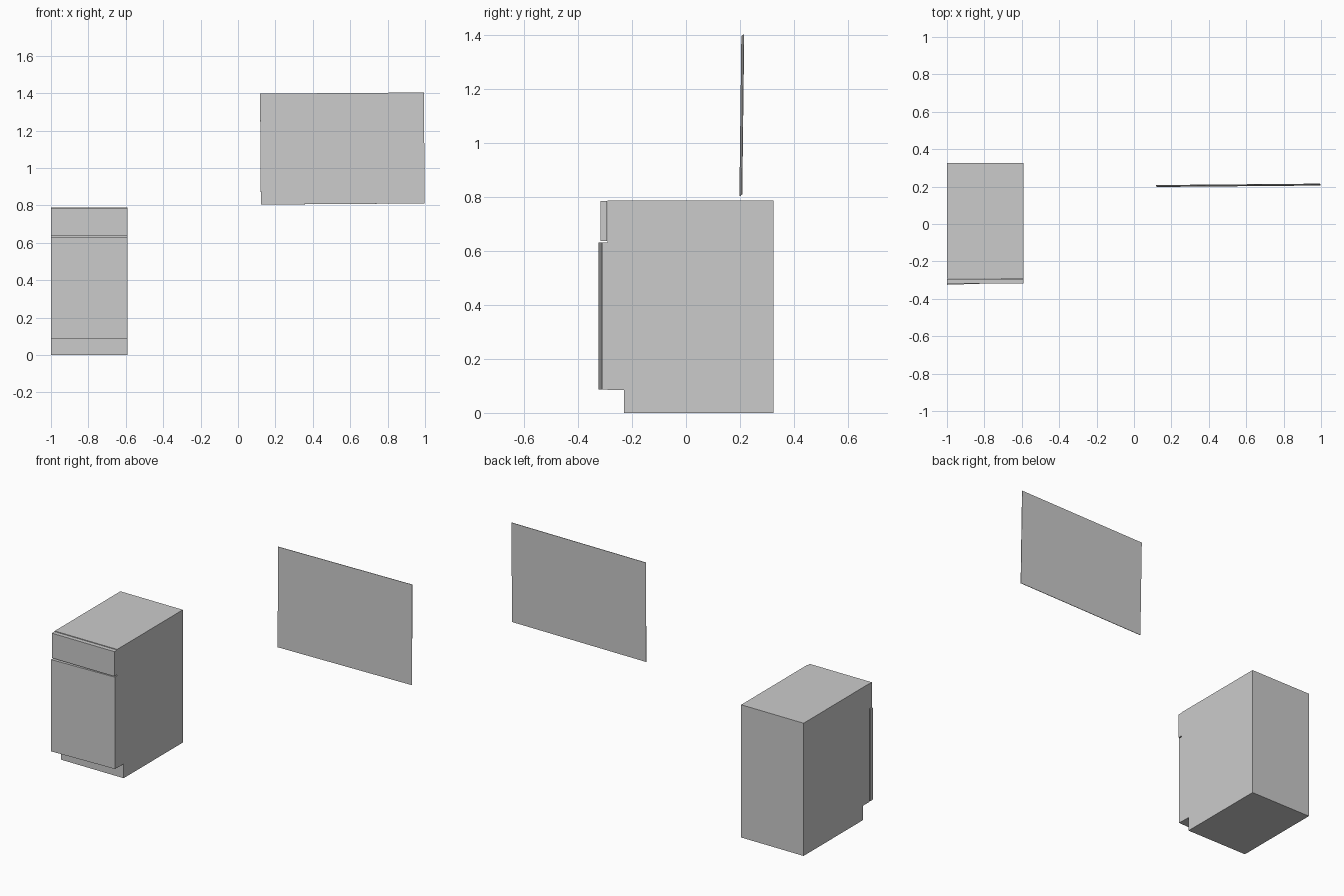
import bpy, bmesh
from mathutils import Matrix, Vector
from math import radians

if "Cube" in bpy.data.objects:
    bpy.data.objects.remove(bpy.data.objects["Cube"])


def make_object(name, bm, bevel=0.0):
    bmesh.ops.recalc_face_normals(bm, faces=bm.faces)
    mesh = bpy.data.meshes.new(name)
    bm.to_mesh(mesh)
    bm.free()
    obj = bpy.data.objects.new(name, mesh)
    bpy.context.collection.objects.link(obj)
    if bevel:
        mod = obj.modifiers.new("edge_softening", 'BEVEL')
        mod.width = bevel
        mod.segments = 1
    return obj


def prism(name, outline, axis_vector, bevel=0.0):
    """Extrude a closed planar outline along a vector."""
    bm = bmesh.new()
    face = bm.faces.new([bm.verts.new(p) for p in outline])
    result = bmesh.ops.extrude_face_region(bm, geom=[face], use_keep_orig=True)
    moved = [g for g in result["geom"] if isinstance(g, bmesh.types.BMVert)]
    bmesh.ops.translate(bm, verts=moved, vec=Vector(axis_vector))
    return make_object(name, bm, bevel)


LEFT, RIGHT = -1.0, -0.59
WIDTH = RIGHT - LEFT

# Cabinet body: side profile with toe recess, extruded across the width
profile = [(-0.23, 0.0), (0.325, 0.0), (0.325, 0.788), (-0.291, 0.788),
           (-0.291, 0.085), (-0.23, 0.085)]
prism("cabinet_body", [(LEFT, y, z) for y, z in profile], (WIDTH, 0, 0))

# Drawer front
drawer = [(LEFT, -0.318), (RIGHT, -0.318), (RIGHT, -0.293), (LEFT, -0.293)]
prism("drawer_front", [(x, y, 0.638) for x, y in drawer], (0, 0, 0.147))

# Door, very slightly ajar with its hinge on the right
door = [(LEFT, -0.325), (RIGHT, -0.312), (RIGHT, -0.289), (LEFT, -0.302)]
prism("cabinet_door", [(x, y, 0.086) for x, y in door], (0, 0, 0.545))

# Thin floating wall panel, a little out of square with the axes
bm = bmesh.new()
bmesh.ops.create_cube(bm, size=1.0)
bmesh.ops.scale(bm, verts=bm.verts, vec=(0.876, 0.003, 0.593))
turn = (Matrix.Rotation(radians(0.5), 4, 'Z')
        @ Matrix.Rotation(radians(-0.7), 4, 'X')
        @ Matrix.Rotation(radians(-0.4), 4, 'Y'))
bmesh.ops.transform(bm, verts=bm.verts,
                    matrix=Matrix.Translation((0.558, 0.207, 1.104)) @ turn)
make_object("wall_panel", bm)
